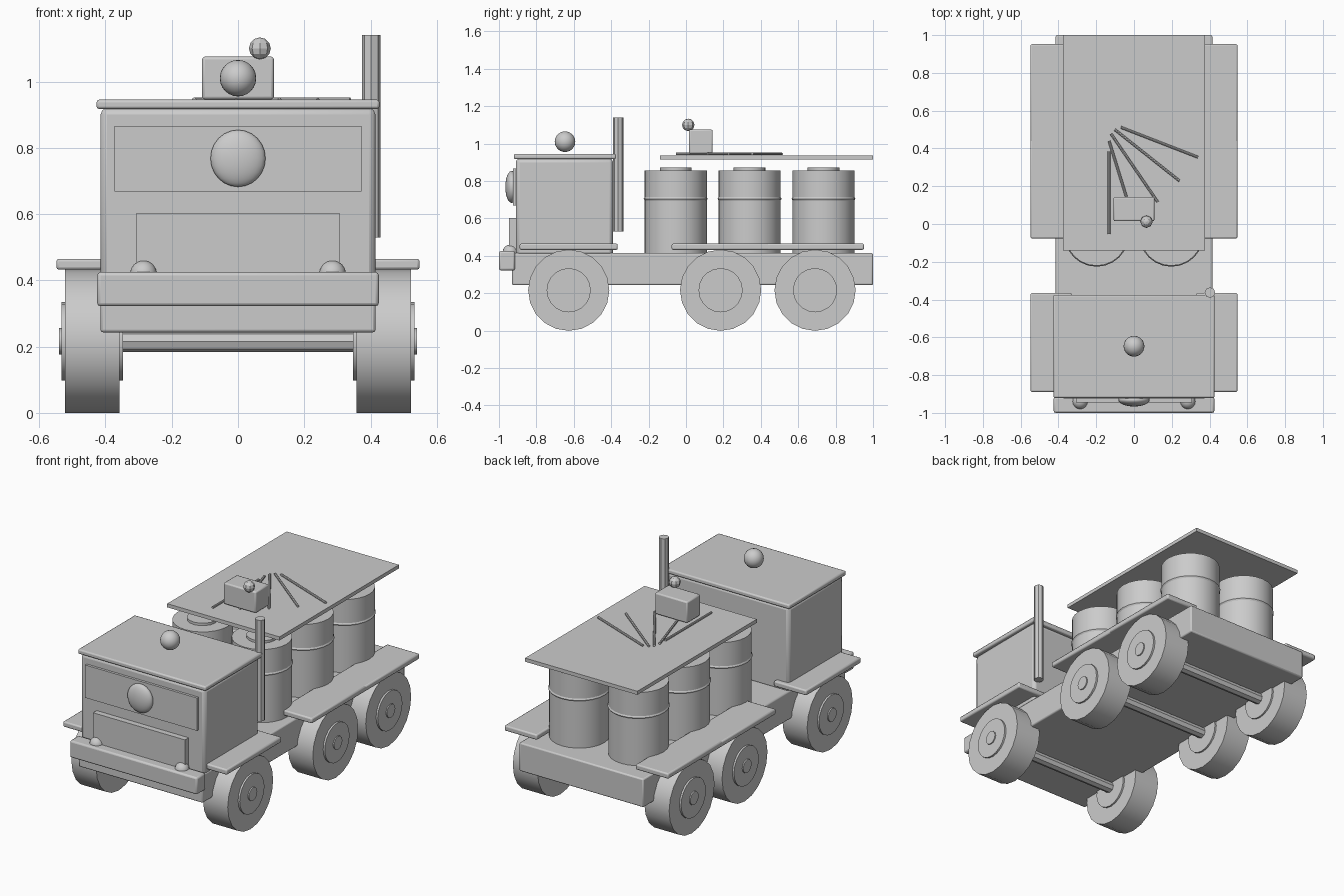
import bpy, math
from mathutils import Vector

cube = bpy.data.objects.get("Cube")
if cube:
    bpy.data.objects.remove(cube, do_unlink=True)

grey = bpy.data.materials.new("plain grey")
grey.use_nodes = True
GREY = (0.6, 0.6, 0.6, 1)
grey.diffuse_color = GREY
grey.node_tree.nodes["Principled BSDF"].inputs["Base Color"].default_value = GREY


def finish(name, smooth=True):
    ob = bpy.context.object
    ob.name = name
    ob.data.materials.append(grey)
    if smooth:
        bpy.ops.object.shade_smooth_by_angle(angle=math.radians(35))
    return ob


def box(name, x, y, z, bevel=0.0):
    """Box from (min, max) pairs, with optional rounded edges."""
    lo, hi = Vector((x[0], y[0], z[0])), Vector((x[1], y[1], z[1]))
    bpy.ops.mesh.primitive_cube_add(size=1, location=(lo + hi) / 2)
    bpy.context.object.scale = hi - lo
    bpy.ops.object.transform_apply(location=False, rotation=False, scale=True)
    ob = finish(name, False)
    if bevel:
        mod = ob.modifiers.new("round", 'BEVEL')
        mod.width, mod.segments = bevel, 2
        bpy.ops.object.shade_smooth_by_angle(angle=math.radians(35))
    return ob


def rod(name, a, b, radius, sides):
    """Cylinder between two points."""
    a, b = Vector(a), Vector(b)
    bpy.ops.mesh.primitive_cylinder_add(vertices=sides, radius=radius, depth=(b - a).length,
                                        location=(a + b) / 2,
                                        rotation=(b - a).to_track_quat('Z', 'Y').to_euler())
    return finish(name, sides > 8)


def ball(name, loc, size, segments=24, rings=12):
    bpy.ops.mesh.primitive_uv_sphere_add(segments=segments, ring_count=rings, radius=1, location=loc)
    bpy.context.object.scale = size
    return finish(name, segments > 8)


# Chassis and bumper
box("chassis", (-0.415, 0.415), (-0.93, 1.0), (0.243, 0.415), 0.008)
box("front_bumper", (-0.425, 0.425), (-1.0, -0.915), (0.322, 0.425), 0.01)

# Cab
box("cab", (-0.415, 0.415), (-0.91, -0.39), (0.4, 0.92), 0.02)
box("cab_roof", (-0.427, 0.427), (-0.92, -0.375), (0.917, 0.945), 0.008)
box("windscreen", (-0.373, 0.373), (-0.925, -0.9), (0.668, 0.866))
box("grille", (-0.307, 0.307), (-0.945, -0.9), (0.4, 0.603))
ball("front_emblem_disc", (0, -0.932, 0.768), (0.083, 0.034, 0.086))
ball("roof_lamp", (0, -0.647, 1.01), (0.055, 0.055, 0.055))
rod("exhaust_pipe", (0.402, -0.363, 0.53), (0.402, -0.363, 1.14), 0.028, 8)

# Wheels, axles, mudguards and headlights
for axle, y in (("front", -0.627), ("middle", 0.185), ("rear", 0.69)):
    rod(axle + "_axle", (-0.36, y, 0.216), (0.36, y, 0.216), 0.032, 8)
    for side, s in (("left", 1), ("right", -1)):
        tag = f"{axle}_{side}_"
        for part, inner, outer, radius, sides in (("tyre", 0.357, 0.522, 0.217, 20),
                                                  ("hub", 0.347, 0.533, 0.118, 20),
                                                  ("hub_cap", 0.5, 0.54, 0.04, 12)):
            rod(tag + part, (s * inner, y, 0.216), (s * outer, y, 0.216), radius, sides)
        box(tag + "mudguard", sorted((s * 0.33, s * 0.548)), (y - 0.262, y + 0.262),
            (0.432, 0.465), 0.008)
for side, s in (("left", 1), ("right", -1)):
    ball(side + "_headlight", (s * 0.285, -0.94, 0.419), (0.041, 0.041, 0.041), 16, 8)

# Drums in two rows
for row, y in enumerate((-0.055, 0.34, 0.735)):
    for side, x in (("left", 0.198), ("right", -0.198)):
        tag = f"drum_{side}_{row + 1}"
        rod(tag, (x, y, 0.4), (x, y, 0.857), 0.166, 24)
        rod(tag + "_lid", (x, y, 0.85), (x, y, 0.872), 0.085, 16)
        bpy.ops.mesh.primitive_torus_add(location=(x, y, 0.705), major_radius=0.16,
                                         minor_radius=0.011, major_segments=24, minor_segments=6)
        finish(tag + "_band")

# Canopy with a box, knob and a fan of rods on top
box("canopy", (-0.375, 0.375), (-0.14, 1.0), (0.914, 0.936))
box("canopy_box", (-0.108, 0.108), (0.015, 0.143), (0.946, 1.075), 0.008)
ball("box_knob", (0.066, 0.012, 1.1), (0.033, 0.033, 0.033), 8, 6)
starts = ((-0.132, 0.385), (-0.132, 0.44), (-0.122, 0.478), (-0.102, 0.5), (-0.07, 0.512))
for i, (x, y) in enumerate(starts):
    a = math.radians(-90 + 17.2 * i)
    rod(f"fan_rod_{i + 1}", (x, y, 0.945),
        (x + 0.438 * math.cos(a), y + 0.438 * math.sin(a), 0.945), 0.007, 8)
